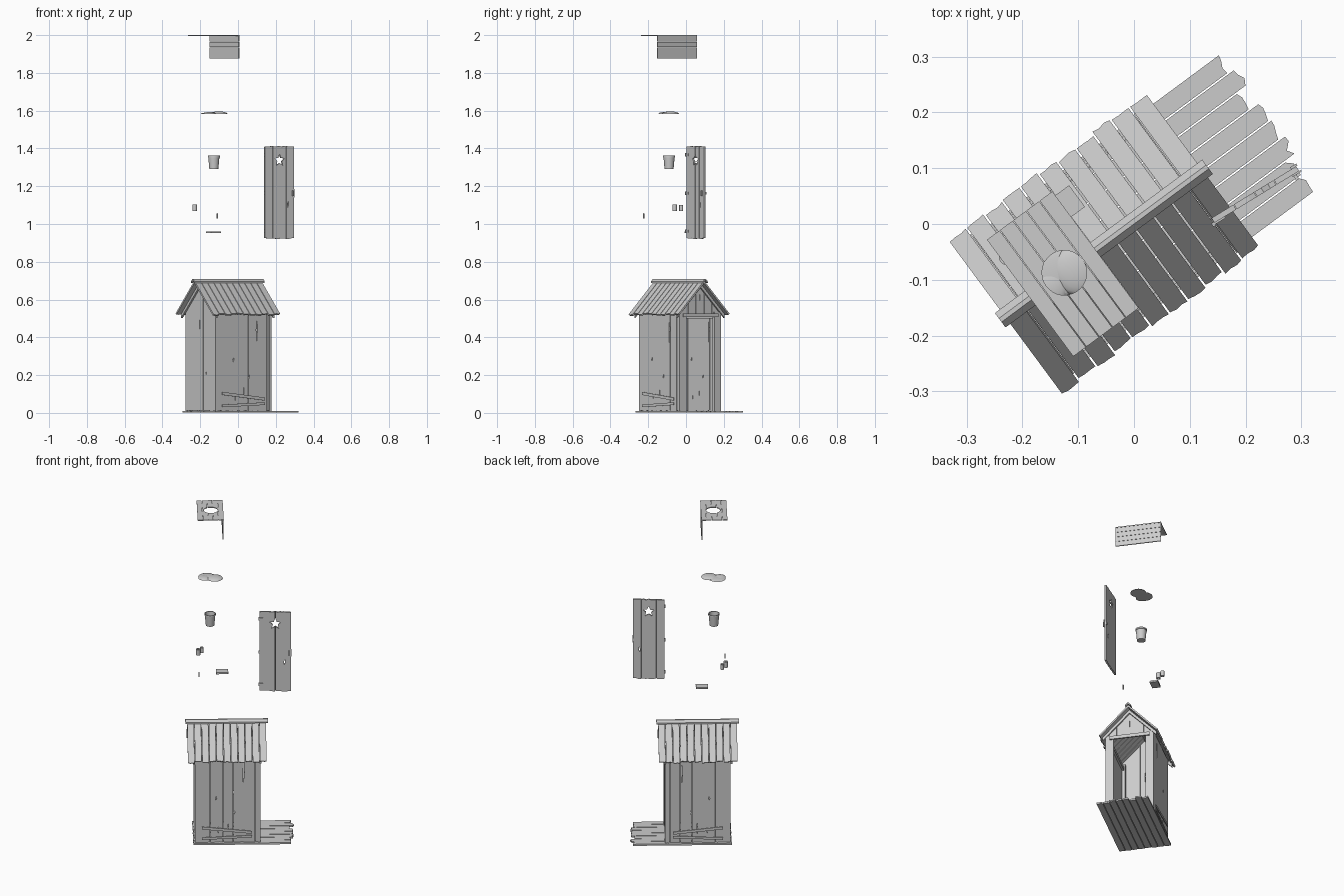
import bpy, bmesh, math, random
from mathutils import Matrix, Vector

if "Cube" in bpy.data.objects:
    bpy.data.objects.remove(bpy.data.objects["Cube"])

random.seed(4)
# local frame: u along ridge (door end +u), v across, z up
ROOT = Matrix.Translation((-0.054, -0.035, 0)) @ Matrix.Rotation(math.radians(36.5), 4, 'Z')
DOOR = Matrix.Translation((0.141, 0.006, 0)) @ Matrix.Rotation(math.radians(31.5), 4, 'Z')
A, B = 0.18, 0.134
SLOPE = 1.01


def frame(o, x, y):
    x, y = Vector(x).normalized(), Vector(y).normalized()
    m = Matrix((x, y, x.cross(y))).transposed().to_4x4()
    return Matrix.Translation(o) @ m


def prism(bm, pts, depth, m=Matrix()):
    lo = [bm.verts.new(m @ Vector((x, y, 0))) for x, y in pts]
    hi = [bm.verts.new(m @ Vector((x, y, depth))) for x, y in pts]
    n = len(pts)
    bm.faces.new(lo)
    bm.faces.new(hi[::-1])
    for i in range(n):
        bm.faces.new((lo[i], lo[(i + 1) % n], hi[(i + 1) % n], hi[i]))


def rect(x0, x1, y0, y1):
    return [(x0, y0), (x1, y0), (x1, y1), (x0, y1)]


def plank(x0, x1, y0, y1, j0=0.0, j1=0.0):
    """Board outline along y with worn, uneven ends."""
    xs = [x0 + (x1 - x0) * t for t in (0, 0.35, 0.7, 1)]
    r = random.uniform
    return [(x, y0 + r(-j0, j0)) for x in xs] + [(x, y1 + r(-j1, j1)) for x in reversed(xs)]


def box(bm, u0, u1, v0, v1, z0, z1):
    prism(bm, rect(u0, u1, v0, v1), z1 - z0, Matrix.Translation((0, 0, z0)))


def lathe(bm, prof, u, v, steps=24):
    vs = [bm.verts.new((u + r, v, z)) for r, z in prof]
    es = [bm.edges.new(p) for p in zip(vs, vs[1:])]
    bmesh.ops.spin(bm, geom=vs + es, cent=(u, v, 0), axis=(0, 0, 1), angle=math.tau, steps=steps)
    bmesh.ops.remove_doubles(bm, verts=bm.verts, dist=1e-5)


def finish(name, bm, root=ROOT, cutter=None, smooth=False):
    bmesh.ops.recalc_face_normals(bm, faces=bm.faces)
    bm.transform(root)
    me = bpy.data.meshes.new(name)
    bm.to_mesh(me)
    bm.free()
    ob = bpy.data.objects.new(name, me)
    bpy.context.collection.objects.link(ob)
    bpy.ops.object.select_all(action='DESELECT')
    bpy.context.view_layer.objects.active = ob
    ob.select_set(True)
    if cutter:
        c = finish(name + "_cutter", cutter, root)
        c.hide_render = True
        bpy.context.view_layer.objects.active = ob
        mod = ob.modifiers.new("cut", 'BOOLEAN')
        mod.operation, mod.solver, mod.object = 'DIFFERENCE', 'EXACT', c
        bpy.ops.object.modifier_apply(modifier=mod.name)
        bpy.data.objects.remove(c)
    if smooth:
        bpy.ops.object.shade_smooth_by_angle(angle=math.radians(40))
    return ob


def cracks(m, spots):
    """Thin diamond slits: (x, y0, y1, half width)."""
    bm = bmesh.new()
    for x, y0, y1, w in spots:
        ym = (y0 + y1) / 2
        prism(bm, [(x - w / 3, y0), (x + w, ym), (x + w / 3, y1), (x - w, ym)], 0.06,
              m @ Matrix.Translation((0, 0, -0.03)))
    return bm


# floor and porch boards
bm = bmesh.new()
m = frame((0, 0, 0.001), (0, 1, 0), (1, 0, 0))
n = 8
for i in range(n):
    w = 0.3 / n
    x = -0.15 + i * w
    prism(bm, plank(x + 0.0015, x + w - 0.0015, -0.187, random.uniform(0.345, 0.375), 0.003, 0.008), -0.01, m)
finish("floor_boards", bm)

# side walls, with tilted nailed slats
bounds = [-A, -0.095, -0.022, 0.035, 0.1, 0.158, A]
for s, nm in ((-1, "right"), (1, "left")):
    m = frame((0, s * B, 0), (1, 0, 0), (0, 0, 1))
    bm = bmesh.new()
    for x0, x1 in zip(bounds, bounds[1:]):
        prism(bm, plank(x0 + 0.001, x1 - 0.001, 0.012, 0.543, 0.002, 0), s * 0.008, m)
    finish("side_wall_" + nm, bm, cutter=cracks(m, [
        (0.092, 0.37, 0.51, 0.004), (-0.062, 0.27, 0.295, 0.004), (0.04, 0.18, 0.205, 0.004),
        (-0.05, 0.06, 0.11, 0.002), (0.005, 0.06, 0.14, 0.002)]))
    bm = bmesh.new()
    for z0, z1, h in ((0.095, 0.065, 0.016), (0.03, 0.042, 0.014)):
        prism(bm, [(-0.14, z0), (0.14, z1), (0.14, z1 + h), (-0.14, z0 + h)], -s * 0.004,
              frame((0, s * (B + 0.001), 0), (1, 0, 0), (0, 0, 1)) @ Matrix.Translation((0, 0, -s * 0.004)))
    finish("slats_" + nm, bm)


def roof_z(v):
    return 0.684 - abs(v) * SLOPE


# gable end walls: back full height, front only above the doorway
vb = [-B, -0.075, -0.025, 0.03, 0.08, B]
for nm, u, z0 in (("back_wall", -A, 0.012), ("front_gable", A - 0.008, 0.515)):
    m = frame((u, 0, 0), (0, 1, 0), (0, 0, 1))
    bm = bmesh.new()
    for x0, x1 in zip(vb, vb[1:]):
        x0, x1 = x0 + 0.001, x1 - 0.001
        top = [(x1, roof_z(x1))] + ([(0, roof_z(0))] if x0 < 0 < x1 else []) + [(x0, roof_z(x0))]
        prism(bm, [(x0, z0), (x1, z0)] + top, 0.008, m)
    spots = [(0.005, 0.42, 0.5, 0.003), (-0.05, 0.2, 0.225, 0.003)] if u < 0 else [(0, 0.58, 0.63, 0.002)]
    finish(nm, bm, cutter=cracks(m, spots))

# door frame, corner posts and inner braces
bm = bmesh.new()
for s in (-1, 1):
    box(bm, A - 0.008, A + 0.006, *sorted((s * 0.092, s * (B + 0.004))), 0.011, 0.535)
box(bm, A + 0.0062, A + 0.014, -0.115, 0.115, 0.507, 0.527)
finish("door_frame", bm)
bm = bmesh.new()
for s in (-1, 1):
    for u in (-A + 0.008, A - 0.026):
        box(bm, u, u + 0.018, *sorted((s * 0.107, s * 0.1255)), 0.011, 0.54)
finish("corner_posts", bm)
bm = bmesh.new()
m = frame((-A + 0.009, 0, 0), (0, 1, 0), (0, 0, 1))
prism(bm, [(-0.105, 0.27), (0.105, 0.262), (0.105, 0.28), (-0.105, 0.288)], 0.012, m)
for s in (-1, 1):
    box(bm, -0.15, 0.15, *sorted((s * 0.113, s * 0.125)), 0.5, 0.52)
finish("inner_braces", bm)

# roof boards on both slopes, gable rafters and ridge cap
for s, nm in ((-1, "right"), (1, "left")):
    m = frame((0, 0, 0.70), (1, 0, 0), (0, s, -SLOPE * 1.03))
    bm = bmesh.new()
    w = 0.444 / 11
    for i in range(11):
        x = -0.222 + i * w
        prism(bm, plank(x + 0.0018, x + w - 0.0018, 0.004, random.uniform(0.24, 0.249), 0, 0.003), -s * 0.009, m)
    finish("roof_" + nm, bm)
    bm = bmesh.new()
    for u in (-A - 0.012, A + 0.001):
        prism(bm, [(0, 0.683), (s * 0.155, 0.683 - 0.155 * 1.03),
                   (s * 0.155, 0.663 - 0.155 * 1.03), (0, 0.663)], 0.011,
              frame((u, 0, 0), (0, 1, 0), (0, 0, 1)))
    finish("rafters_" + nm, bm)
bm = bmesh.new()
prism(bm, [(-0.016, 0.688), (0, 0.702), (0.016, 0.688), (0.016, 0.696), (0.004, 0.709),
           (-0.004, 0.709), (-0.016, 0.696)], 0.462, frame((-0.231, 0, 0), (0, 1, 0), (0, 0, 1)))
finish("ridge_cap", bm)

# door with star opening, hinges and latch
bm, cut = bmesh.new(), cracks(frame((0, 0, 0), (1, 0, 0), (0, 0, 1)), [(0.142, 1.085, 1.12, 0.004)])
m = frame((0, 0.005, 0), (1, 0, 0), (0, 0, 1))
db = [0, 0.047, 0.09, 0.131, 0.179]
for x0, x1 in zip(db, db[1:]):
    prism(bm, plank(x0 + 0.0006, x1 - 0.0006, 0.923, 1.411, 0.003, 0.003), 0.01, m)
star = [(0.09 + r * math.sin(i * math.pi / 5), 1.337 + r * math.cos(i * math.pi / 5))
        for i in range(10) for r in [0.034 if i % 2 == 0 else 0.015]]
prism(cut, star, 0.06, frame((0, 0.03, 0), (1, 0, 0), (0, 0, 1)))
finish("door", bm, DOOR, cut)
bm = bmesh.new()
for z in (0.955, 1.155, 1.36):
    box(bm, -0.002, 0.022, -0.008, -0.005, z, z + 0.014)
    box(bm, -0.005, 0.001, -0.01, -0.003, z - 0.002, z + 0.016)
finish("hinges", bm, DOOR)
bm = bmesh.new()
box(bm, 0.163, 0.182, -0.008, -0.005, 1.14, 1.185)
box(bm, 0.165, 0.171, -0.017, -0.008, 1.147, 1.178)
box(bm, 0.168, 0.181, 0.005, 0.009, 1.155, 1.17)
finish("latch", bm, DOOR)

# bench: seat boards with round hole, front panel boards
bm, cut = bmesh.new(), bmesh.new()
w = 0.147 / 5
for i in range(5):
    x = -0.165 + i * w
    prism(bm, rect(x + 0.0007, x + w - 0.0007, -0.13, 0.13), 0.005, Matrix.Translation((0, 0, 1.995)))
ring = [(-0.088 + 0.04 * math.cos(t * math.tau / 32), 0.04 * math.sin(t * math.tau / 32)) for t in range(32)]
prism(cut, ring, 0.06, Matrix.Translation((0, 0, 1.97)))
finish("bench_seat", bm, cutter=cut)
bm = bmesh.new()
for i in range(4):
    z = 1.876 + i * 0.0297
    box(bm, -0.025, -0.019, -0.13, 0.13, z + 0.0006, z + 0.029)
finish("bench_front", bm)

# muck: low overlapping mounds
bm = bmesh.new()
for u, v, r, h in ((-0.11, 0.012, 0.048, 0.008), (-0.066, -0.01, 0.045, 0.013), (-0.125, -0.005, 0.033, 0.01)):
    prof = [(0, 1.582)] + [(r * math.cos(t), 1.583 + h * math.sin(t)) for t in [k * math.pi / 12 for k in range(6)]]
    lathe(bm, prof + [(0, 1.583 + h)], u, v)
finish("muck_mounds", bm, smooth=True)

# bucket
bm = bmesh.new()
lathe(bm, [(0, 1.29), (0.024, 1.29), (0.0295, 1.352), (0.032, 1.353), (0.032, 1.362),
           (0.028, 1.362), (0.022, 1.296), (0, 1.296)], -0.092, 0)
finish("bucket", bm, smooth=True)

# paper rolls with hollow cores, candle, booklet
for i, (u, v, z1) in enumerate(((-0.156, 0.084, 1.104), (-0.135, 0.112, 1.101))):
    bm = bmesh.new()
    r = 0.0125 - 0.002 * i
    lathe(bm, [(0.005, 1.069), (r, 1.069), (r, z1), (0.005, z1), (0.005, 1.069)], u, v, 20)
    finish("paper_roll_%d" % (i + 1), bm, smooth=True)
bm = bmesh.new()
lathe(bm, [(0, 1.028), (0.004, 1.028), (0.004, 1.056), (0.001, 1.057), (0.0007, 1.062), (0, 1.062)], -0.157, -0.12, 12)
finish("candle", bm, smooth=True)
bm = bmesh.new()
box(bm, -0.056, 0.012, 0.073, 0.121, 0.9515, 0.953)
box(bm, -0.054, 0.010, 0.075, 0.119, 0.9531, 0.9599)
box(bm, -0.056, 0.012, 0.073, 0.121, 0.96, 0.9615)
finish("booklet", bm)
